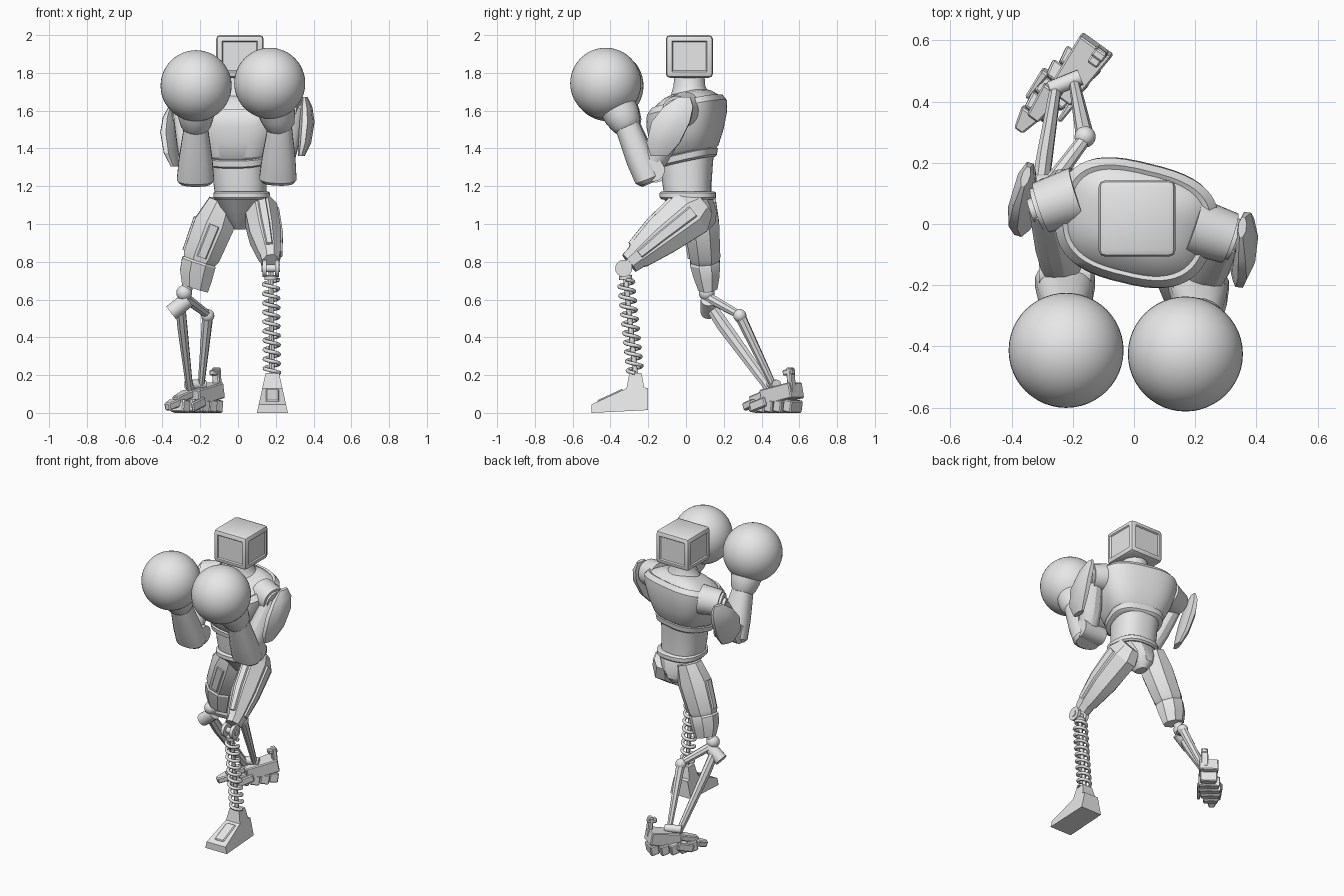
import bpy, bmesh, math
from mathutils import Vector, Matrix

cube = bpy.data.objects.get("Cube")
if cube:
    bpy.data.objects.remove(cube, do_unlink=True)

grey = bpy.data.materials.new("plain grey")
grey.use_nodes = True
grey.diffuse_color = (0.8, 0.8, 0.8, 1)
grey.node_tree.nodes["Principled BSDF"].inputs["Base Color"].default_value = (0.8, 0.8, 0.8, 1)


def finish(name, bm, angle=30):
    bmesh.ops.recalc_face_normals(bm, faces=bm.faces)
    mesh = bpy.data.meshes.new(name)
    bm.to_mesh(mesh)
    bm.free()
    mesh.materials.append(grey)
    obj = bpy.data.objects.new(name, mesh)
    bpy.context.collection.objects.link(obj)
    bpy.ops.object.select_all(action='DESELECT')
    obj.select_set(True)
    bpy.context.view_layer.objects.active = obj
    bpy.ops.object.shade_smooth_by_angle(angle=math.radians(angle))
    return obj


def loft(name, stations, n=8, power=2.0, level=False, yaw=0, slope=0, flare=0):
    """Skin of oval rings; each station is x, y, z, half width, half depth."""
    bm = bmesh.new()
    pts = [Vector(s[:3]) for s in stations]
    u, v = Vector((math.cos(yaw), math.sin(yaw), 0)), Vector((-math.sin(yaw), math.cos(yaw), 0))
    if not level:
        d = (pts[-1] - pts[0]).normalized()
        v = d.cross(Vector((1, 0, 0))).normalized()
        u = v.cross(d)
    rings = []
    for p, s in zip(pts, stations):
        ring = []
        for k in range(n):
            a = 2 * math.pi * (k + 0.5) / n
            c, w = math.cos(a), math.sin(a)
            c = math.copysign(abs(c) ** (2 / power), c)
            w = math.copysign(abs(w) ** (2 / power), w)
            q = p + u * c * s[3] * (1 + flare * w) + v * w * s[4]
            q.z += slope * w * s[4]
            ring.append(bm.verts.new(q))
        rings.append(ring)
    for a, b in zip(rings, rings[1:]):
        for k in range(n):
            bm.faces.new((a[k], a[(k + 1) % n], b[(k + 1) % n], b[k]))
    bm.faces.new(rings[0])
    bm.faces.new(rings[-1])
    return finish(name, bm)


def rod(name, a, b, r, r2=None, n=16):
    a, b = Vector(a), Vector(b)
    bm = bmesh.new()
    turn = (b - a).to_track_quat('Z', 'Y').to_matrix().to_4x4()
    bmesh.ops.create_cone(bm, cap_ends=True, segments=n, radius1=r, radius2=r2 or r,
                          depth=(b - a).length, matrix=Matrix.Translation((a + b) / 2) @ turn)
    return finish(name, bm)


def ball(name, centre, r, segments=32):
    bm = bmesh.new()
    bmesh.ops.create_uvsphere(bm, u_segments=segments, v_segments=segments // 2, radius=r,
                              matrix=Matrix.Translation(centre))
    return finish(name, bm)


def box(name, centre, size, yaw=0, pitch=0, taper=1.0, bevel=0.006):
    """Bevelled block; the +x end is narrowed by taper."""
    bm = bmesh.new()
    bmesh.ops.create_cube(bm, size=1)
    for v in bm.verts:
        if v.co.x > 0:
            v.co.y *= taper
        v.co = Vector(a * b for a, b in zip(v.co, size))
    bmesh.ops.bevel(bm, geom=bm.edges[:], offset=bevel, segments=1, affect='EDGES')
    bm.transform(Matrix.Translation(centre) @ Matrix.Rotation(yaw, 4, 'Z') @ Matrix.Rotation(pitch, 4, 'Y'))
    return finish(name, bm)


# Head: rounded box with sunken panels
bm = bmesh.new()
bmesh.ops.create_cube(bm, size=1)
for v in bm.verts:
    v.co = Vector((v.co.x * 0.252, v.co.y * 0.25, v.co.z * 0.226))
bmesh.ops.bevel(bm, geom=bm.edges[:], offset=0.022, segments=2, profile=0.5, affect='EDGES')
bm.normal_update()
panels = [f for f in bm.faces if f.calc_area() > 0.02 and abs(f.normal.z) < 0.5]
bmesh.ops.inset_individual(bm, faces=panels, thickness=0.014)
bmesh.ops.inset_individual(bm, faces=panels, thickness=0.008, depth=-0.008)
bm.transform(Matrix.Translation((0.01, 0.018, 1.887)))
finish("head", bm)
loft("neck", [(0.01, 0.025, 1.66, 0.13, 0.11), (0.01, 0.02, 1.705, 0.1, 0.095),
              (0.01, 0.018, 1.73, 0.085, 0.085), (0.01, 0.018, 1.79, 0.08, 0.08)], 24, level=True)

# Torso
YAW = -0.24
chest = [(1.325, 0.15, 0.14), (1.335, 0.17, 0.152), (1.367, 0.175, 0.157), (1.371, 0.165, 0.148),
         (1.385, 0.185, 0.16), (1.47, 0.228, 0.185), (1.56, 0.257, 0.2), (1.615, 0.262, 0.197),
         (1.648, 0.237, 0.175), (1.643, 0.222, 0.162), (1.655, 0.21, 0.153), (1.685, 0.155, 0.115),
         (1.697, 0.1, 0.085)]
loft("chest", [(0.005, 0.003, z, a, b) for z, a, b in chest], 48, 2.8, True, YAW, 0.22, 0.04)
loft("abdomen", [(0.015, 0.01, 1.15, 0.135, 0.125), (0.01, 0.005, 1.22, 0.14, 0.13),
                 (0.005, 0.005, 1.3, 0.143, 0.135), (0, 0.005, 1.36, 0.15, 0.14)], 32, 2.4, True, YAW / 2)
loft("belt", [(0.02, 0.01, 1.13, 0.14, 0.14), (0.02, 0.01, 1.14, 0.15, 0.15),
              (0.02, 0.01, 1.165, 0.15, 0.15), (0.02, 0.01, 1.172, 0.14, 0.14)], 32, 2.6, True)
loft("pelvis", [(0.02, 0.01, 1.135, 0.14, 0.135), (0.015, 0.05, 1.07, 0.1, 0.115),
                (0.01, 0.075, 1.01, 0.06, 0.085), (0.01, 0.08, 0.97, 0.03, 0.045)], 12, 2.4, True)


def arm(side, sx, shoulder, elbow, wrist, fist, shift):
    """One bent arm with shoulder joint, plate, forearm and round glove."""
    S, E, W, F = map(Vector, (shoulder, elbow, wrist, fist))
    out = Vector((sx * 0.9, -0.3, -0.1)).normalized()
    rod(side + "_shoulder_sleeve", S - out * 0.11, S + out * 0.02, 0.095, 0.085, 24)
    rod(side + "_shoulder_ring", S + out * 0.02, S + out * 0.035, 0.07, n=24)
    rod(side + "_shoulder_hub", S + out * 0.03, S + out * 0.055, 0.04, n=16)
    M = S.lerp(E, 0.5)
    loft(side + "_upper_arm", [(*S, 0.06, 0.065), (*M, 0.07, 0.075), (*S.lerp(E, 0.85), 0.065, 0.065),
                               (*E, 0.055, 0.05)], 12)
    plate = [(0.335, -0.14, 1.36, 0.018, 0.05), (0.354, -0.12, 1.43, 0.032, 0.095),
             (0.366, -0.08, 1.54, 0.038, 0.11), (0.362, -0.04, 1.62, 0.03, 0.085),
             (0.354, -0.01, 1.672, 0.014, 0.035)]
    loft(side + "_shoulder_plate", [(sx * x, y + shift[0], z + shift[1], a, b) for x, y, z, a, b in plate],
         8, level=True, yaw=shift[2])
    rod(side + "_elbow_hinge", E + Vector((-0.085, 0.035, 0.03)), E + Vector((0.085, 0.035, 0.03)), 0.06, n=24)
    d = (W - E).normalized()
    loft(side + "_forearm", [(*(E - d * 0.035), 0.085, 0.055), (*(E - d * 0.015), 0.1, 0.072),
                             (*E.lerp(W, 0.35), 0.09, 0.076), (*W, 0.064, 0.066)], 16, 2.4)
    g = (F - W).normalized()
    loft(side + "_cuff", [(*(W - d * 0.015), 0.066, 0.066), (*(W + g * 0.005), 0.08, 0.08),
                          (*(W + g * 0.06), 0.095, 0.095), (*(W + g * 0.12), 0.1, 0.1)], 20)
    ball(side + "_glove", F, 0.188, 48)


arm("left", 1, (0.295, -0.04, 1.595), (0.212, -0.208, 1.255), (0.222, -0.312, 1.52),
    (0.168, -0.425, 1.745), (0, 0, -0.12))
arm("right", -1, (-0.285, 0.06, 1.58), (-0.225, -0.195, 1.25), (-0.223, -0.305, 1.515),
    (-0.222, -0.413, 1.732), (0.165, -0.055, -0.3))

# Left leg: faceted thigh, hinge knee, spring shin, wedge foot
thigh = [(0.1, 0.09, 1.11, 0.07, 0.08), (0.12, 0.03, 1.06, 0.095, 0.138), (0.145, -0.13, 0.935, 0.09, 0.114),
         (0.167, -0.25, 0.835, 0.064, 0.08), (0.17, -0.262, 0.825, 0.057, 0.07),
         (0.172, -0.3, 0.793, 0.05, 0.062)]
loft("left_thigh", thigh)
loft("left_thigh_panel", [(x + 0.01, y, z, a, b * 0.5) for x, y, z, a, b in thigh[1:4]])
loft("left_thigh_ridge", [(x, y - 0.008, z + 0.01, a * 0.5, b) for x, y, z, a, b in thigh[1:4]])
for x in (0.13, 0.195):
    rod("left_knee_disc", (x, -0.33, 0.765), (x + 0.022, -0.33, 0.765), 0.045, n=24)
    box("left_knee_fork", (x + 0.011, -0.305, 0.79), (0.07, 0.016, 0.05), math.pi / 2, -0.7)
rod("left_knee_pin", (0.125, -0.33, 0.765), (0.222, -0.33, 0.765), 0.02)
top, low = Vector((0.174, -0.323, 0.75)), Vector((0.18, -0.268, 0.2))
rod("left_shin_rod", top, low, 0.014, n=12)
rod("left_spring_cap", top.lerp(low, 0.04), top.lerp(low, 0.08), 0.035)

curve = bpy.data.curves.new("left_shin_spring", 'CURVE')
curve.dimensions = '3D'
curve.bevel_depth, curve.bevel_resolution = 0.0105, 1
turns, steps = 10, 16
spline = curve.splines.new('POLY')
spline.points.add(turns * steps)
for i, p in enumerate(spline.points):
    a = 2 * math.pi * i / steps
    q = top.lerp(low, 0.08 + 0.9 * i / (turns * steps))
    p.co = (q.x + 0.039 * math.cos(a), q.y + 0.039 * math.sin(a), q.z, 1)
curve.materials.append(grey)
spring = bpy.data.objects.new("left_shin_spring", curve)
bpy.context.collection.objects.link(spring)
bpy.ops.object.select_all(action='DESELECT')
spring.select_set(True)
bpy.context.view_layer.objects.active = spring
bpy.ops.object.convert(target='MESH')

bm = bmesh.new()
outline = [(-0.5, 0.0), (-0.2, 0.015), (-0.2, 0.13), (-0.222, 0.135), (-0.235, 0.21), (-0.3, 0.21),
           (-0.315, 0.13), (-0.5, 0.045)]
sides = [[bm.verts.new((0.182 + s * (0.082 - 0.22 * z), y, z)) for y, z in outline] for s in (-1, 1)]
for ring in sides:
    bm.faces.new(ring)
for k in range(len(outline)):
    j = (k + 1) % len(outline)
    bm.faces.new((sides[0][k], sides[0][j], sides[1][j], sides[1][k]))
finish("left_foot", bm)
box("left_foot_plate", (0.182, -0.4, 0.09), (0.15, 0.07, 0.016), math.pi / 2, -0.43)

# Right leg: faceted thigh and twin-strut shin
shank = [(-0.08, 0.08, 1.12, 0.08, 0.085), (-0.125, 0.083, 1.0, 0.115, 0.1), (-0.193, 0.1, 0.83, 0.105, 0.088),
         (-0.203, 0.1, 0.805, 0.093, 0.08), (-0.208, 0.1, 0.795, 0.1, 0.086), (-0.222, 0.108, 0.73, 0.096, 0.075),
         (-0.228, 0.115, 0.66, 0.078, 0.055)]
loft("right_thigh", shank)
loft("right_thigh_panel", [(x - 0.01, y, z, a, b * 0.5) for x, y, z, a, b in shank[1:3]])
loft("right_thigh_front", [(x, y - 0.01, z, a * 0.5, b) for x, y, z, a, b in shank[1:3]])
ball("right_knee_ball", (-0.285, 0.11, 0.635), 0.042, 20)
rod("right_knee_post", (-0.26, 0.11, 0.69), (-0.29, 0.115, 0.6), 0.03)
rod("right_knee_barrel", (-0.355, 0.12, 0.53), (-0.265, 0.12, 0.6), 0.042)
rod("right_knee_link", (-0.28, 0.12, 0.61), (-0.16, 0.28, 0.52), 0.028, 0.022, 8)
ball("right_strut_joint", (-0.16, 0.285, 0.515), 0.035, 16)
rod("right_inner_strut", (-0.16, 0.285, 0.515), (-0.195, 0.46, 0.15), 0.03, 0.018, 8)
loft("right_outer_strut", [(-0.305, 0.125, 0.57, 0.028, 0.032), (-0.295, 0.2, 0.46, 0.028, 0.038),
                           (-0.26, 0.42, 0.16, 0.02, 0.028), (-0.25, 0.45, 0.12, 0.024, 0.03)])
rod("right_ankle_axle", (-0.275, 0.44, 0.15), (-0.175, 0.48, 0.15), 0.026)

# Right foot: ribbed sole with a hooked heel, pointing outwards
toe = Vector((-0.58, -0.81, 0)).normalized()
heading = math.atan2(toe.y, toe.x)
base = Vector((-0.19, 0.49, 0))


def foot_block(name, along, z, size, pitch=0, taper=1.0, across=0):
    c = base + toe * along + Vector((-toe.y, toe.x, 0)) * across
    box(name, (c.x, c.y, z), size, heading, pitch, taper)


foot_block("right_foot_body", -0.015, 0.1, (0.21, 0.125, 0.085), 0.2, 0.75)
for i, width in enumerate((0.11, 0.14, 0.145, 0.13, 0.1)):
    foot_block("right_sole_rib", -0.09 + 0.062 * i, 0.036, (0.058, width, 0.066), -0.15, 0.85, -0.008 * i)
foot_block("right_toe_tip", 0.22, 0.042, (0.075, 0.075, 0.04), 0.3, 0.45, -0.045)
foot_block("right_toe_top", 0.14, 0.085, (0.12, 0.075, 0.04), 0.3, 0.6, -0.03)
for s in (-1, 1):
    foot_block("right_side_claw", 0.1, 0.045, (0.11, 0.03, 0.05), 0.3, 0.5, s * 0.065 - 0.02)
foot_block("right_heel_hook", -0.1, 0.17, (0.03, 0.045, 0.14), 0.1, 1, 0.025)
foot_block("right_heel_hook_tip", -0.085, 0.215, (0.06, 0.04, 0.03), 0.1, 1, 0.025)
